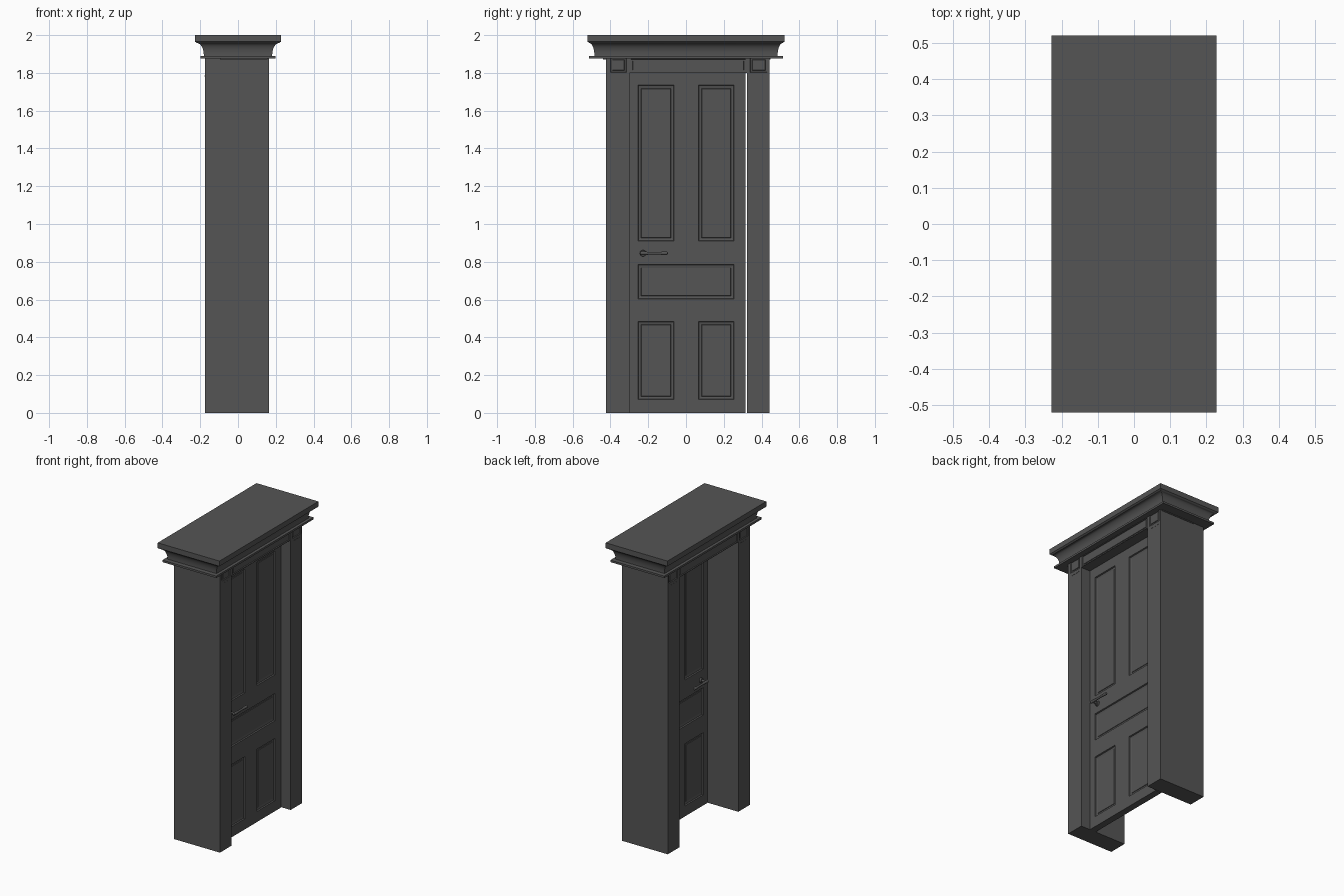
import bpy, bmesh, math
from mathutils import Matrix

if "Cube" in bpy.data.objects:
    bpy.data.objects.remove(bpy.data.objects["Cube"])

paint = bpy.data.materials.new("dark_paint")
paint.diffuse_color = (.09, .09, .09, 1)
paint.use_nodes = True
paint.node_tree.nodes["Principled BSDF"].inputs["Base Color"].default_value = paint.diffuse_color


def finish(name, bm):
    bmesh.ops.recalc_face_normals(bm, faces=bm.faces)
    me = bpy.data.meshes.new(name)
    bm.to_mesh(me)
    bm.free()
    me.materials.append(paint)
    ob = bpy.data.objects.new(name, me)
    bpy.context.collection.objects.link(ob)
    return ob


def smooth(ob):
    bpy.ops.object.select_all(action='DESELECT')
    ob.select_set(True)
    bpy.context.view_layer.objects.active = ob
    bpy.ops.object.shade_smooth_by_angle(angle=math.radians(35))


def box_mesh(x, y, z):
    bm = bmesh.new()
    bmesh.ops.create_cube(bm, size=1)
    for v in bm.verts:
        v.co = [r[0] + (c + .5) * (r[1] - r[0]) for r, c in zip((x, y, z), v.co)]
    return bm


def panelled(name, x, ys, zs, panels, steps):
    """Slab whose two broad faces are cut on a grid; panels = (y0, y1, z0, z1)
    areas that get moulded by a series of (inset, depth) steps."""
    bm = box_mesh(x, (ys[0], ys[-1]), (zs[0], zs[-1]))
    for axis, cuts in ((1, ys[1:-1]), (2, zs[1:-1])):
        for c in cuts:
            co, no = [0, 0, 0], [0, 0, 0]
            co[axis], no[axis] = c, 1
            bmesh.ops.bisect_plane(bm, geom=bm.verts[:] + bm.edges[:] + bm.faces[:],
                                   plane_co=co, plane_no=no)
    bmesh.ops.recalc_face_normals(bm, faces=bm.faces)
    for y0, y1, z0, z1 in panels:
        for side in (-1, 1):
            area = []
            for f in bm.faces:
                c = f.calc_center_median()
                if f.normal.x * side > .9 and y0 < c.y < y1 and z0 < c.z < z1:
                    area.append(f)
            for t, d in steps:
                bmesh.ops.inset_region(bm, faces=area, thickness=t, depth=d,
                                       use_even_offset=True)
    return finish(name, bm)


# Side posts with small panelled capital blocks and a thin groove below them
BX = (-.176, .163)
fine = [(.002, -.006), (.008, 0), (.002, .004)]
for name, y0, y1, p0, p1 in (("left_post", -.423, -.30, -.40, -.315),
                             ("right_post", .322, .443, .34, .43)):
    panelled(name, BX, [y0, p0, p1, y1], [0, 1.78, 1.786, 1.803, 1.88],
             [(p0, p1, 1.803, 1.88), (p0, p1, 1.78, 1.786)][:1], fine)
    finish(name + "_ledge", box_mesh((BX[0] - .001, BX[1] + .001),
                                     (p0 + .008, p1 - .008), (1.78, 1.785)))

# Lintel between the posts
panelled("lintel", BX, [-.30, -.292, .316, .322], [1.80, 1.804, 1.874, 1.88],
         [(-.292, .316, 1.804, 1.874)], fine)

# Five-panel door leaf
DX = (.05, .095)
panelled("door", DX, [-.30, -.255, -.063, .065, .255, .316],
         [0, .07, .485, .603, .785, .91, 1.735, 1.80],
         [(-.255, -.063, .07, .485), (.065, .255, .07, .485),
          (-.255, .255, .603, .785),
          (-.255, -.063, .91, 1.735), (.065, .255, .91, 1.735)],
         [(.003, -.008), (.014, -.003), (.002, .003)])

# Cornice: rectangular rings lofted down a moulding profile
rings = [(.228, .521, 2.0), (.228, .521, 1.965), (.22, .514, 1.96)]
for i in range(9):
    a = math.pi / 2 * (1 - i / 8)
    k = 1 - math.cos(a)
    rings.append((.181 + .037 * k, .485 + .027 * k, 1.895 + .063 * math.sin(a)))
rings += [(.181, .485, 1.89), (.199, .513, 1.889), (.199, .513, 1.876)]
bm = bmesh.new()
loops = [[bm.verts.new((sx * hx, sy * hy, z))
          for sx, sy in ((-1, -1), (1, -1), (1, 1), (-1, 1))] for hx, hy, z in rings]
for a, b in zip(loops, loops[1:]):
    for i in range(4):
        j = (i + 1) % 4
        bm.faces.new((a[i], a[j], b[j], b[i]))
bm.faces.new(loops[0])
bm.faces.new(loops[-1])
smooth(finish("cornice", bm))
finish("cornice_collar", box_mesh((-.095, .155), (-.44, .447), (1.871, 1.88)))

# Lever handles on both faces of the door
HY, HZ = -.228, .845
lever = [(-.246, .004), (-.24, .009), (-.215, .009), (-.19, .007), (-.15, .0065),
         (-.12, .009), (-.105, .0095), (-.098, .007), (-.095, .002)]
for label, face, s in (("front", DX[1], 1), ("back", DX[0], -1)):
    bm = bmesh.new()
    for r, length in ((.017, .01), (.008, .042)):
        bmesh.ops.create_cone(bm, cap_ends=True, segments=20, radius1=r, radius2=r * .9,
                              depth=length,
                              matrix=Matrix.Translation((face + s * length / 2, HY, HZ))
                              @ Matrix.Rotation(s * math.pi / 2, 4, 'Y'))
    # Lever grip: round sections swept along y
    prev, n = None, 14
    for y, r in lever:
        ring = [bm.verts.new((face + s * .04 + r * math.cos(2 * math.pi * i / n), y,
                              HZ + r * math.sin(2 * math.pi * i / n))) for i in range(n)]
        if prev:
            for i in range(n):
                j = (i + 1) % n
                bm.faces.new((prev[i], prev[j], ring[j], ring[i]))
        else:
            bm.faces.new(ring)
        prev = ring
    bm.faces.new(prev)
    smooth(finish("door_handle_" + label, bm))
